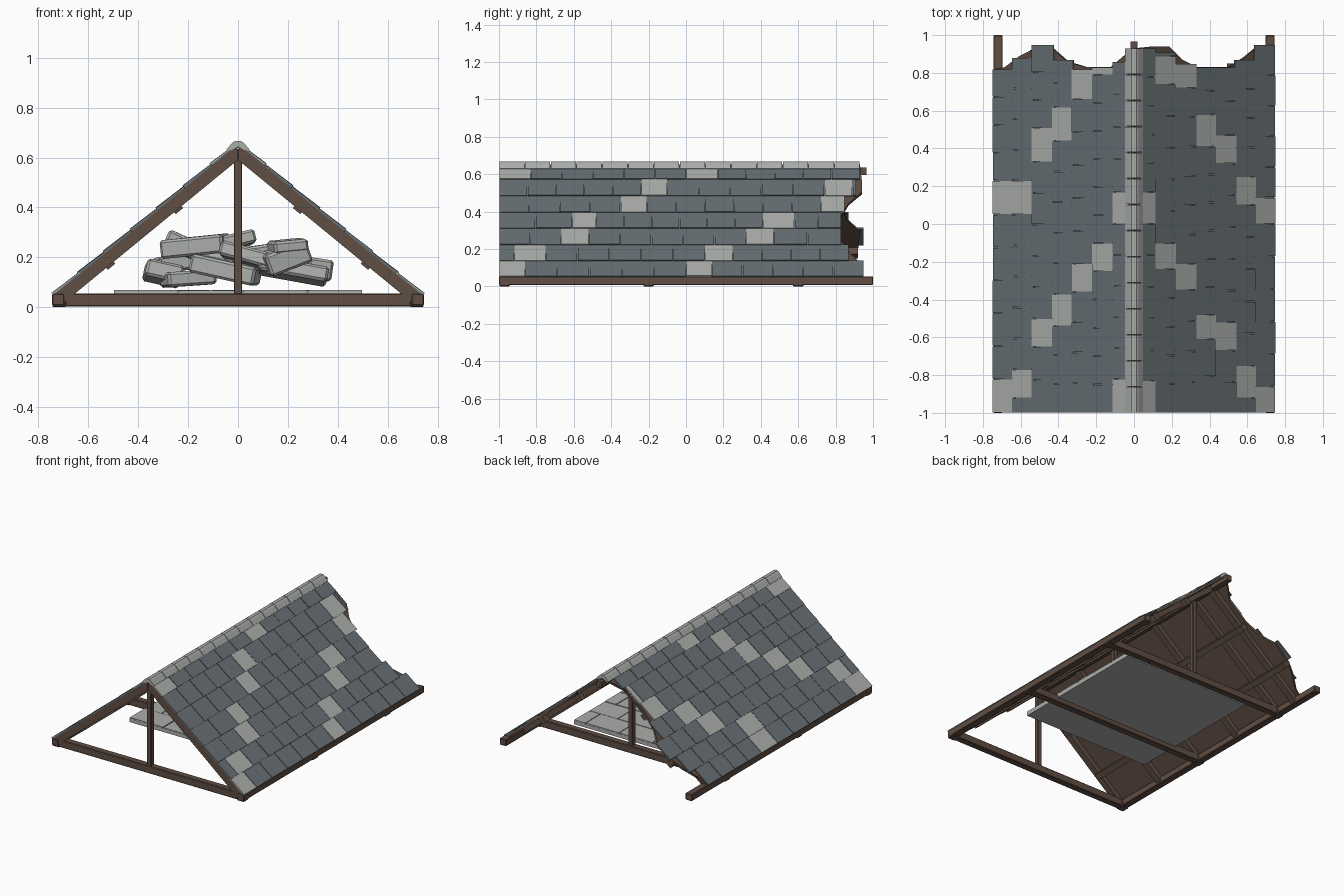
import bpy, bmesh, math, random
from mathutils import Matrix, Vector

if "Cube" in bpy.data.objects:
    bpy.data.objects.remove(bpy.data.objects["Cube"])

random.seed(4)


def material(name, rgb):
    m = bpy.data.materials.new(name)
    m.diffuse_color = (*rgb, 1)
    m.use_nodes = True
    m.node_tree.nodes["Principled BSDF"].inputs["Base Color"].default_value = m.diffuse_color
    return m


SLATE = material("dark slate", (0.135, 0.16, 0.172))
PALE = material("pale stone", (0.41, 0.425, 0.41))
WOOD = material("brown timber", (0.115, 0.075, 0.056))

SLOPE = 0.82
NORMAL = Vector((SLOPE, 1)).normalized()


def on_slope(side, x, h):
    """Point (x, z) at distance h above the roof plane on one side."""
    return side * (x + NORMAL.x * h), 0.645 - SLOPE * x + NORMAL.y * h


def loft(bm, ring_a, ring_b, mat=0):
    """Closed solid between two matching rings of 3D points."""
    a = [bm.verts.new(p) for p in ring_a]
    b = [bm.verts.new(p) for p in ring_b]
    n = len(a)
    faces = [bm.faces.new(a), bm.faces.new(b[::-1])]
    faces += [bm.faces.new((a[i], b[i], b[(i + 1) % n], a[(i + 1) % n])) for i in range(n)]
    for f in faces:
        f.material_index = mat


def prism(bm, section, y0, y1, mat=0):
    """Extrude an (x, z) section along y."""
    loft(bm, [(x, y0, z) for x, z in section], [(x, y1, z) for x, z in section], mat)


def slope_bar(bm, side, x0, x1, h0, h1, y0, y1, mat=0):
    """Bar lying along the roof slope."""
    prism(bm, [on_slope(side, x0, h0), on_slope(side, x1, h0),
               on_slope(side, x1, h1), on_slope(side, x0, h1)], y0, y1, mat)


def box(bm, x0, x1, y0, y1, z0, z1, mat=0):
    prism(bm, [(x0, z0), (x1, z0), (x1, z1), (x0, z1)], y0, y1, mat)


def finish(name, bm, mats, bevel=0):
    bmesh.ops.recalc_face_normals(bm, faces=bm.faces)
    me = bpy.data.meshes.new(name)
    bm.to_mesh(me)
    bm.free()
    for m in mats:
        me.materials.append(m)
    ob = bpy.data.objects.new(name, me)
    bpy.context.collection.objects.link(ob)
    if bevel:
        mod = ob.modifiers.new("bevel", 'BEVEL')
        mod.width = bevel
        mod.segments = 1
    return ob


# Shingle rows from eave to ridge: x limits, pale stretches in y, ragged back end
ROW_X = [0.736, 0.634, 0.53, 0.422, 0.318, 0.21, 0.102, 0.025]
PALE_Y = {
    1: [[(-1, -.86), (0, .14)], [(-.92, -.75), (.10, .25)], [(-.67, -.52), (.32, .47)],
        [(-.61, -.48), (.41, .58)], [(-.35, -.21), (.72, .85)], [(-.24, -.10), (.74, .89)],
        [(-1, -.83), (0, .17)]],
    -1: [[(-1, -.82), (.05, .23)], [(-.92, -.77), (.05, .23)], [(-.65, -.50), (.33, .51)],
         [(-.54, -.37), (.44, .62)], [(-.36, -.21), (.66, .82)], [(-.25, -.10), (.79, .83)],
         [(-1, -.82), (0, .17)]]}
BACK_END = {1: [.95, .87, .83, .83, .85, .91, .93],
            -1: [.82, .88, .95, .87, .82, .83, .86]}


def shingle(bm, side, row, y0, y1, mat):
    lo, hi = ROW_X[row], ROW_X[row + 1]
    lift = random.uniform(0, 0.002)
    section = [on_slope(side, lo, 0.009), on_slope(side, lo, 0.018 + lift),
               on_slope(side, hi - 0.004, 0.013 + lift), on_slope(side, hi - 0.004, 0.007)]
    prism(bm, section, y0 + 0.002, y1 - 0.002, mat)


for side, label in ((1, "right"), (-1, "left")):
    bm = bmesh.new()
    for row in range(7):
        y, end = -1.0, BACK_END[side][row]
        # slate backing seen in the joints
        slope_bar(bm, side, ROW_X[row + 1], ROW_X[row] - 0.003, 0.011, 0.006, -0.998, end - 0.004)
        for a, b in PALE_Y[side][row] + [(end, None)]:
            gap = a - y
            if gap > 0.01:
                n = max(1, round(gap / 0.16))
                for i in range(n):
                    shingle(bm, side, row, y + gap * i / n, y + gap * (i + 1) / n, 0)
            if b is not None:
                shingle(bm, side, row, a, b, 1)
                y = b
    finish(label + "_shingles", bm, [SLATE, PALE])

# Sheathing boards under the shingles, broken off at the back
BROKEN = {1: [(.73, .95), (.64, .93), (.58, .88), (.5, .83), (.33, .83), (.25, .87),
              (.18, .94), (.1, .94), (0, .93)],
          -1: [(.73, .82), (.68, .83), (.6, .89), (.54, .92), (.43, .93), (.35, .86),
               (.25, .83), (.12, .83), (.05, .89), (0, .93)]}
for side, label in ((1, "right"), (-1, "left")):
    bm = bmesh.new()
    outline = [(0, -0.995), (.73, -0.995)] + BROKEN[side]
    rings = []
    for h in (0.008, -0.008):
        ring = []
        for x, y in outline:
            px, pz = on_slope(side, x, h)
            ring.append((px if x else 0, y, pz))
        rings.append(ring)
    loft(bm, *rings)
    finish(label + "_sheathing", bm, [WOOD])

# Ridge cap tiles
bm = bmesh.new()
half = [(0.04, 0.622), (0.047, 0.631), (0.024, 0.658), (0.012, 0.667)]
section = [(0, 0.645)] + half + [(-x, z) for x, z in reversed(half)]
count, start, end = 14, -1.0, 0.93
for i in range(count):
    step = (end - start) / count
    prism(bm, section, start + i * step + 0.002, start + (i + 1) * step - 0.002)
finish("ridge_cap", bm, [PALE])

# Ridge beam
bm = bmesh.new()
box(bm, -0.019, 0.019, -0.98, 0.965, 0.595, 0.635)
finish("ridge_beam", bm, [WOOD])

# Rafters, purlins and wall plates on both sides
PURLIN_END = {1: (.84, .85), -1: (.82, .92)}
bm_r, bm_p, bm_w = bmesh.new(), bmesh.new(), bmesh.new()
for side in (1, -1):
    for y in (-0.976, -0.58, -0.2, 0.2, 0.6, 0.78):
        prism(bm_r, [on_slope(side, 0.0, 0.006), on_slope(side, 0.728, 0.006),
                     on_slope(side, 0.725, -0.042), on_slope(side, 0.028, -0.042)],
              y - 0.022, y + 0.022)
    for x, end in zip((0.268, 0.54), PURLIN_END[side]):
        slope_bar(bm_p, side, x - 0.015, x + 0.015, -0.005, -0.052, -0.985, end)
    box(bm_w, *sorted((side * 0.695, side * 0.745)), -1.0, 1.0, 0.007, 0.054)
finish("rafters", bm_r, [WOOD])
finish("purlins", bm_p, [WOOD])
finish("wall_plates", bm_w, [WOOD], 0.004)

# Tie beams and king posts of the three trusses
bm_t, bm_k = bmesh.new(), bmesh.new()
for y in (-0.97, -0.2, 0.6):
    box(bm_t, -0.735, 0.735, y - 0.024, y + 0.024, 0.003, 0.055)
    box(bm_k, -0.017, 0.017, y - 0.017, y + 0.017, 0.05, 0.61)
    for side in (1, -1):
        box(bm_t, *sorted((side * 0.69, side * 0.744)), y - 0.028, y + 0.028, 0.0, 0.058)
finish("tie_beams", bm_t, [WOOD], 0.004)
finish("king_posts", bm_k, [WOOD], 0.003)

# Stone floor: solid base with staggered slabs
bm = bmesh.new()
box(bm, -0.498, 0.498, -0.488, 0.528, 0.036, 0.061)
rows = 6
for r in range(rows):
    y0 = -0.49 + r * 1.02 / rows
    joints = [-0.5, -0.24, 0.02, 0.28, 0.5] if r % 2 == 0 else [-0.5, -0.37, -0.11, 0.15, 0.41, 0.5]
    for a, b in zip(joints, joints[1:]):
        box(bm, a + 0.003, b - 0.003, y0 + 0.003, y0 + 1.02 / rows - 0.003,
            0.056, 0.066 + random.uniform(0, 0.003))
finish("floor_slabs", bm, [PALE])

# Heap of loose stone blocks: x, z, length, height, tilt in degrees
STONES = [(-.17, .245, .26, .075, 6), (-.30, .135, .15, .07, -12), (-.23, .18, .20, .07, 10),
          (-.05, .15, .27, .075, -12), (-.01, .265, .15, .055, 14), (.10, .22, .28, .06, 8),
          (.19, .20, .18, .09, 20), (.22, .145, .28, .06, -10), (.32, .15, .10, .085, -8),
          (.04, .205, .22, .06, -16), (-.20, .115, .20, .06, 4), (-.12, .20, .22, .07, -20),
          (.20, .245, .14, .05, 5), (-.22, .255, .14, .06, -25)]
bm = bmesh.new()
for i, (x, z, length, height, tilt) in enumerate(STONES):
    y = 0.02 - 0.3 * x + (i % 3 - 1) * 0.05
    m = (Matrix.Translation((x, y, z))
         @ Matrix.Rotation(math.radians(-tilt), 4, 'Y')
         @ Matrix.Rotation(math.radians(random.uniform(-12, 12)), 4, 'X')
         @ Matrix.Rotation(math.radians(random.uniform(-15, 15)), 4, 'Z')
         @ Matrix.Diagonal((length, 0.15, height, 1)))
    bmesh.ops.create_cube(bm, size=1, matrix=m)
finish("stone_heap", bm, [PALE], 0.01)
